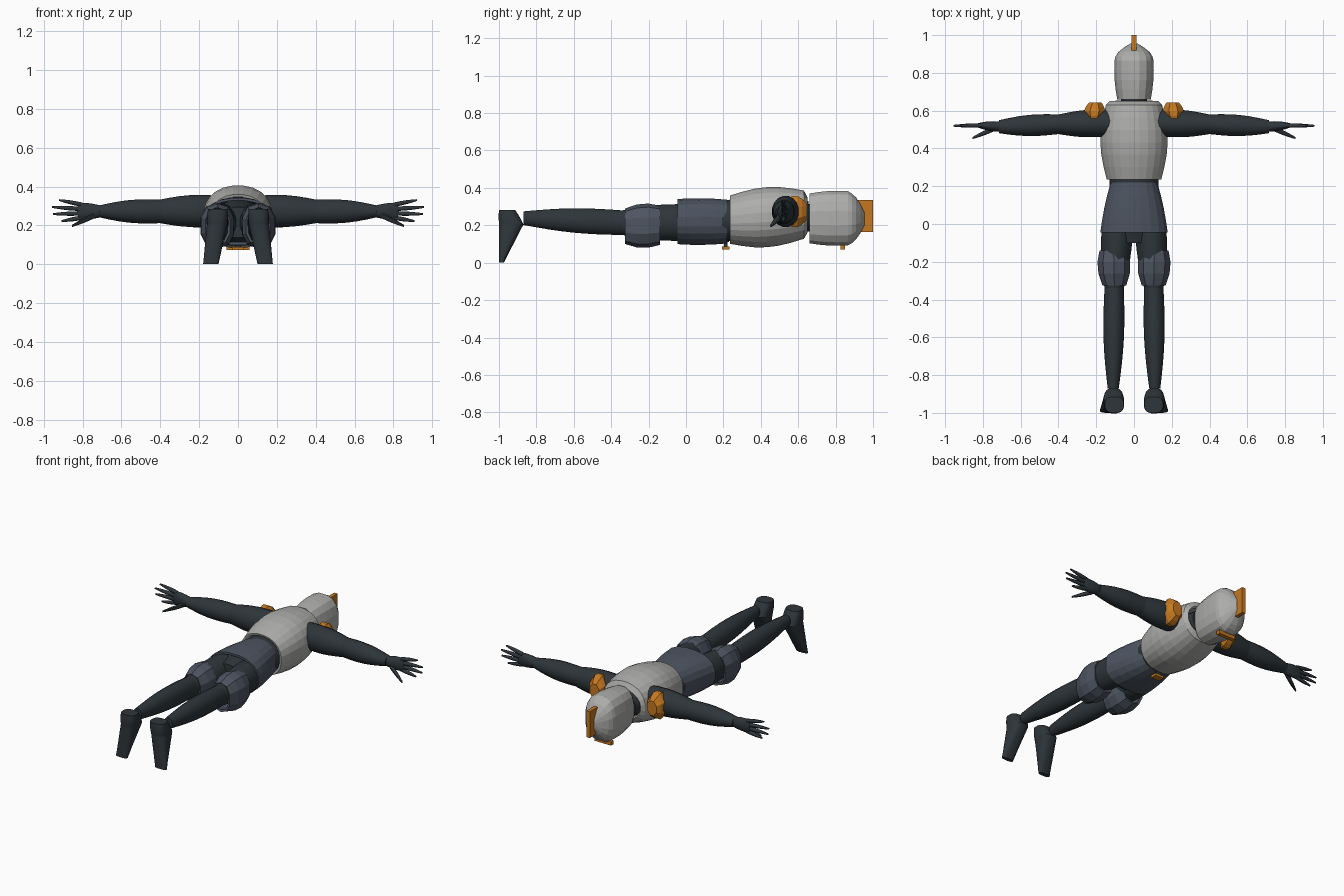
import bpy, bmesh, math
from mathutils import Vector

cube = bpy.data.objects.get("Cube")
if cube:
    bpy.data.objects.remove(cube, do_unlink=True)


def material(name, *rgb):
    m = bpy.data.materials.new(name)
    m.use_nodes = True
    m.diffuse_color = (*rgb, 1)
    m.node_tree.nodes["Principled BSDF"].inputs["Base Color"].default_value = (*rgb, 1)
    return m


GREY = material("light grey armour", .42, .42, .41)
SLATE = material("slate cloth", .075, .09, .12)
DARK = material("dark suit", .027, .036, .042)
ORANGE = material("orange trim", .56, .19, .015)


def finish(name, bm, mat):
    bmesh.ops.recalc_face_normals(bm, faces=bm.faces)
    mesh = bpy.data.meshes.new(name)
    bm.to_mesh(mesh)
    bm.free()
    mesh.materials.append(mat)
    # The suit is smooth, the armour is faceted
    if mat == DARK:
        for face in mesh.polygons:
            face.use_smooth = True
        mesh.set_sharp_from_angle(angle=math.radians(50))
    ob = bpy.data.objects.new(name, mesh)
    bpy.context.collection.objects.link(ob)
    return ob


def barrel(name, mat, axis, start, end, radii, end_radii, bulge=0,
           sides=16, steps=6, square=1, hollow=False, mirror=1):
    """Tapered tube from start to end that swells by bulge halfway along."""
    start, end = Vector(start), Vector(end)
    radii, end_radii = Vector(radii), Vector(end_radii)
    across = [k for k in range(3) if k != "xyz".index(axis)]
    bm = bmesh.new()
    rings = []
    for step in range(steps + 1):
        t = step / steps
        swell = bulge * math.sin(math.pi * t)
        ring = []
        for i in range(sides):
            angle = math.tau * (i + .5) / sides
            point = start.lerp(end, t)
            spread = radii.lerp(end_radii, t)
            for k, radius, wave in zip(across, spread, (math.cos(angle), math.sin(angle))):
                point[k] += (radius + swell) * math.copysign(abs(wave) ** square, wave)
            point.x *= mirror
            ring.append(bm.verts.new(point))
        rings.append(ring)
    for low, high in zip(rings, rings[1:]):
        for i in range(sides):
            bm.faces.new((low[i - 1], low[i], high[i], high[i - 1]))
    if not hollow:
        bm.faces.new(rings[0])
        bm.faces.new(rings[-1])
    ob = finish(name, bm, mat)
    if hollow:
        shell = ob.modifiers.new("thickness", "SOLIDIFY")
        shell.thickness = .014
        shell.offset = -1


def box(name, mat, centre, size):
    bm = bmesh.new()
    bmesh.ops.create_cube(bm, size=1)
    bmesh.ops.scale(bm, verts=bm.verts, vec=size)
    bmesh.ops.translate(bm, verts=bm.verts, vec=centre)
    finish(name, bm, mat)


# Inner body
barrel("hips", DARK, "y", (0, -.1, .215), (0, .23, .22), (.1, .08), (.13, .11), .02)
barrel("inner_chest", DARK, "y", (0, .2, .225), (0, .655, .25), (.13, .11), (.1, .08), .02)
barrel("neck", DARK, "y", (0, .64, .24), (0, .75, .235), (.07, .075), (.065, .075))

# Torso armour, collar and skirt
barrel("chest_armour", GREY, "y", (0, .235, .23), (0, .63, .257),
       (.145, .13), (.15, .13), .032, sides=24, square=.9, hollow=True)
barrel("collar", GREY, "y", (0, .63, .257), (0, .65, .255),
       (.15, .13), (.13, .095), sides=24, steps=1, square=.9, hollow=True)
barrel("skirt", SLATE, "y", (0, .22, .22), (0, -.045, .22),
       (.125, .118), (.18, .122), .006, sides=20, steps=4, square=.85, hollow=True)

# Helmet with crest and brow bar, and the belt buckle
barrel("helmet", GREY, "y", (0, .66, .237), (0, .865, .238),
       (.09, .135), (.105, .147), .007, steps=4, square=.8)
barrel("helmet_crown", GREY, "y", (0, .865, .238), (0, .955, .235),
       (.105, .147), (.02, .035), .022, steps=4, square=.8)
box("helmet_crest", ORANGE, (0, .955, .25), (.024, .09, .17))
box("brow_bar", ORANGE, (0, .838, .084), (.12, .026, .024))
box("belt_buckle", ORANGE, (0, .213, .08), (.06, .04, .016))
box("buckle_mount", DARK, (0, .213, .1), (.03, .02, .03))

for mirror, label in ((1, "left_"), (-1, "right_")):
    def limb(name, mat, *shape, **options):
        barrel(label + name, mat, *shape, mirror=mirror, **options)

    # Legs, feet and thigh guards
    knee, ankle = (.105, -.34, .214), (.11, -.87, .238)
    limb("thigh", DARK, "y", (.088, -.02, .215), knee, (.085, .1), (.052, .067), .01)
    limb("calf", DARK, "y", knee, ankle, (.052, .067), (.03, .037), .014, steps=8)
    instep = (.108, -.934, .205)
    limb("heel", DARK, "z", (.104, -.957, .283), instep,
         (.05, .043), (.053, .066), .003, square=.75)
    limb("toe", DARK, "z", instep, (.14, -.987, 0), (.053, .066), (.04, .013), square=.75)
    limb("thigh_guard", SLATE, "y", (.108, -.14, .2), (.104, -.325, .195),
         (.078, .105), (.066, .095), .019, sides=10, steps=3, square=.85, hollow=True)

    # Arms and hands
    elbow, wrist = (.4, .528, .272), (.715, .515, .272)
    limb("upper_arm", DARK, "x", (.11, .535, .275), elbow, (.07, .08), (.053, .062), .012)
    limb("forearm", DARK, "x", elbow, wrist, (.053, .062), (.035, .031), .013)
    limb("palm", DARK, "x", (.705, .515, .272), (.825, .522, .273),
         (.027, .03), (.012, .042), .006)
    for i, finger in enumerate(("index", "middle", "ring", "little")):
        limb(finger + "_finger", DARK, "x", (.8, .522, .24 + .022 * i),
             (.96 - .02 * (i - 1.6) ** 2, .52, .222 + .036 * i),
             (.012, .012), (.005, .005), .003, sides=8)
    limb("thumb", DARK, "x", (.74, .505, .25), (.855, .455, .197),
         (.015, .015), (.006, .006), .003, sides=8)

    # Shoulder caps
    limb("shoulder_cap", ORANGE, "y", (.213, .548, .273), (.205, .643, .273),
         (.034, .08), (.036, .05), .025, sides=8, steps=4)
